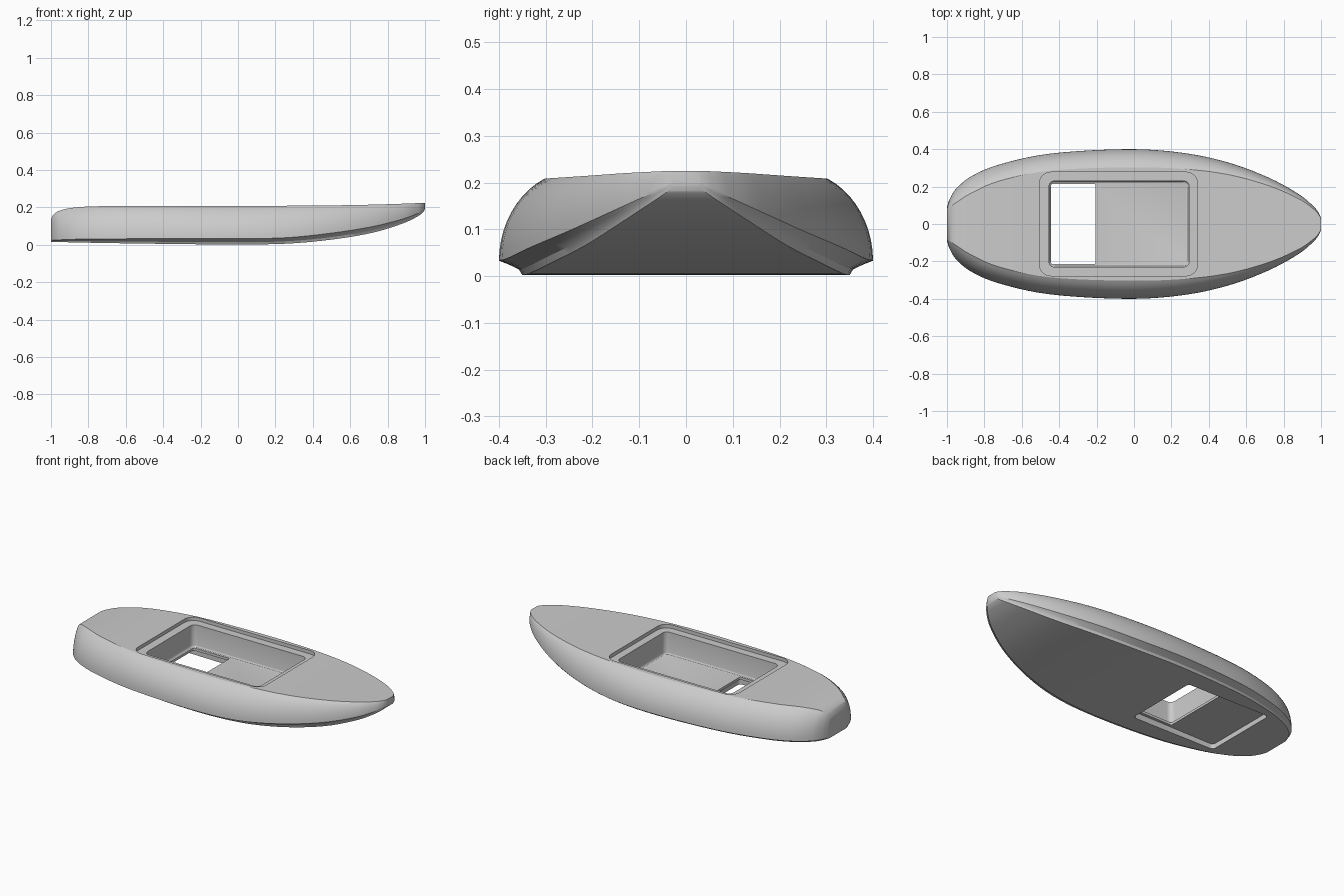
import bpy, bmesh, math
from mathutils import Vector

cube = bpy.data.objects.get("Cube")
if cube:
    bpy.data.objects.remove(cube, do_unlink=True)

grey = bpy.data.materials.new("light_grey")
grey.use_nodes = True
grey.diffuse_color = (0.6, 0.6, 0.6, 1)
grey.node_tree.nodes["Principled BSDF"].inputs["Base Color"].default_value = (0.6, 0.6, 0.6, 1)


def make_object(name, bm):
    bmesh.ops.recalc_face_normals(bm, faces=bm.faces)
    mesh = bpy.data.meshes.new(name)
    bm.to_mesh(mesh)
    bm.free()
    mesh.materials.append(grey)
    obj = bpy.data.objects.new(name, mesh)
    bpy.context.collection.objects.link(obj)
    return obj


def catmull(p, t):
    a, b, c, d = p
    return 0.5 * (2 * b + (c - a) * t + (2 * a - 5 * b + 4 * c - d) * t ** 2
                  + (3 * b - a - 3 * c + d) * t ** 3)


# Hull stations: x, half beam, deck half width, keel z, chine z, deck z
stations = [
    (-1.00, 0.09, 0.075, 0.016, 0.024, 0.135),
    (-0.985, 0.135, 0.09, 0.016, 0.025, 0.163),
    (-0.95, 0.190, 0.115, 0.015, 0.027, 0.184),
    (-0.87, 0.255, 0.165, 0.013, 0.03, 0.2),
    (-0.72, 0.318, 0.230, 0.010, 0.032, 0.207),
    (-0.45, 0.376, 0.285, 0.006, 0.033, 0.208),
    (-0.05, 0.400, 0.303, 0.002, 0.033, 0.208),
    (0.25, 0.382, 0.295, 0.006, 0.038, 0.209),
    (0.50, 0.330, 0.265, 0.028, 0.063, 0.211),
    (0.72, 0.248, 0.205, 0.065, 0.098, 0.215),
    (0.88, 0.160, 0.135, 0.114, 0.138, 0.220),
    (0.96, 0.094, 0.08, 0.152, 0.168, 0.223),
    (0.99, 0.055, 0.047, 0.175, 0.185, 0.2245),
    (1.00, 0.030, 0.026, 0.192, 0.197, 0.225),
]
STEPS, ARC = 5, 10


def section(x, beam, deck, keel, chine, top):
    """Half outline from keel to deck, mirrored into a closed ring."""
    lip, rise = beam * 0.125, chine - keel
    half = [(beam - lip, keel), (beam - lip * 0.85, keel + rise * 0.4),
            (beam - lip * 0.4, keel + rise * 0.75)]
    end = math.radians(65)
    for i in range(ARC + 1):
        a = end * i / ARC
        half.append((beam - (beam - deck) * (1 - math.cos(a)) / (1 - math.cos(end)),
                     chine + (top - chine) * math.sin(a) / math.sin(end)))
    ring = half + [(-y, z) for y, z in reversed(half)]
    return [Vector((x, y, z)) for y, z in ring]


rows = []
n = len(stations)
for i in range(n - 1):
    p = [stations[max(0, min(n - 1, i + k))] for k in (-1, 0, 1, 2)]
    for s in range(STEPS):
        rows.append([catmull(c, s / STEPS) for c in zip(*p)])
rows.append(stations[-1])

bm = bmesh.new()
rings = [[bm.verts.new(v) for v in section(*r)] for r in rows]
for a, b in zip(rings, rings[1:]):
    for k in range(len(a)):
        j = (k + 1) % len(a)
        bm.faces.new((a[k], a[j], b[j], b[k]))
bm.faces.new(rings[0])
bm.faces.new(rings[-1])
hull = make_object("hull", bm)


def cut(name, x0, x1, half_y, z0, z1, radius, floor_round=0):
    """Subtract a box with rounded upright edges from the hull."""
    bm = bmesh.new()
    bmesh.ops.create_cube(bm, size=1)
    for v in bm.verts:
        v.co = Vector(((x0 + x1) / 2 + v.co.x * (x1 - x0), v.co.y * 2 * half_y,
                       (z0 + z1) / 2 + v.co.z * (z1 - z0)))
    upright = [e for e in bm.edges if abs(e.verts[0].co.z - e.verts[1].co.z) > 1e-4]
    bmesh.ops.bevel(bm, geom=upright, offset=radius, segments=6, profile=0.5, affect='EDGES')
    if floor_round:
        low = [e for e in bm.edges if all(abs(v.co.z - z0) < 1e-5 for v in e.verts)]
        bmesh.ops.bevel(bm, geom=low, offset=floor_round, segments=3, profile=0.5, affect='EDGES')
    cutter = make_object(name, bm)
    cutter.hide_render = True
    mod = hull.modifiers.new(name, 'BOOLEAN')
    mod.operation, mod.solver, mod.object = 'DIFFERENCE', 'EXACT', cutter
    bpy.context.view_layer.objects.active = hull
    bpy.ops.object.modifier_apply(modifier=name)
    bpy.data.objects.remove(cutter, do_unlink=True)


# Hatch ledge, cockpit well, floor opening and underside recess
cut("hatch_ledge", -0.505, 0.34, 0.277, 0.188, 0.4, 0.06)
cut("cockpit_well", -0.455, 0.295, 0.23, 0.055, 0.4, 0.03, 0.012)
cut("floor_opening", -0.443, -0.205, 0.215, -0.1, 0.1, 0.008)
cut("underside_recess", -0.75, -0.19, 0.232, -0.1, 0.04, 0.02)

# Smooth shading with sharp creases
bpy.ops.object.select_all(action='DESELECT')
hull.select_set(True)
bpy.context.view_layer.objects.active = hull
bpy.ops.object.shade_smooth_by_angle(angle=math.radians(30))
